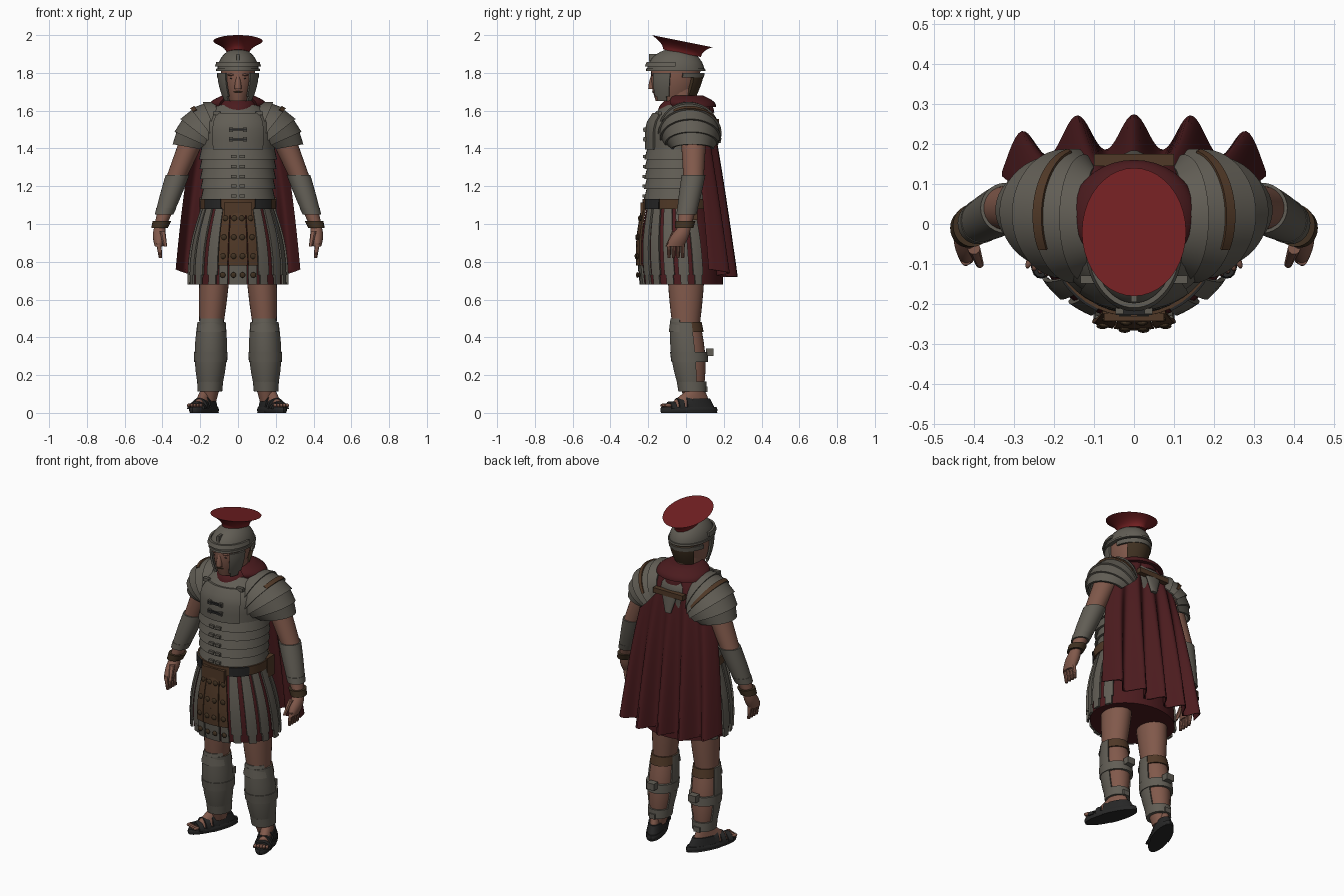
import bpy, bmesh, math
from mathutils import Matrix

cube = bpy.data.objects.get("Cube")
if cube:
    bpy.data.objects.remove(cube, do_unlink=True)


def material(name, red, green, blue):
    mat = bpy.data.materials.new(name)
    mat.use_nodes = True
    colour = (red, green, blue, 1)
    mat.diffuse_color = colour
    shader = next(node for node in mat.node_tree.nodes if node.type == 'BSDF_PRINCIPLED')
    shader.inputs["Base Color"].default_value = colour
    shader.inputs["Roughness"].default_value = .8
    return mat


STEEL = material("dull steel", .12, .11, .09)
SKIN = material("skin", .22, .1, .07)
LEATHER = material("brown leather", .08, .04, .02)
CLOTH = material("dark red cloth", .07, .011, .013)
CREST = material("crest red", .17, .014, .016)
DARK = material("dark leather", .02, .02, .02)
HAIR = material("dark brown", .05, .03, .015)
FRONT, BACK, OUTSIDE = -90, 90, 0
parts = []


def finish(name, bm, mat, pair):
    bmesh.ops.recalc_face_normals(bm, faces=bm.faces)
    mesh = bpy.data.meshes.new(name)
    bm.to_mesh(mesh)
    bm.free()
    mesh.materials.append(mat)
    part = bpy.data.objects.new(name, mesh)
    bpy.context.collection.objects.link(part)
    if pair:
        part.modifiers.new("mirror", 'MIRROR')
    parts.append(part)
    return part


def stack(name, rows, mat, pair=False):
    """Join closed loops of points into a capped solid."""
    bm = bmesh.new()
    loops = [[bm.verts.new(point) for point in row] for row in rows]
    for low, high in zip(loops, loops[1:]):
        for i in range(len(low)):
            bm.faces.new((low[i - 1], low[i], high[i], high[i - 1]))
    bm.faces.new(loops[0])
    bm.faces.new(loops[-1])
    return finish(name, bm, mat, pair)


def on_ring(ring, angle, inset=0):
    """Point on a ring (x, y, z, radius x, radius y, optional tilt)."""
    x, y, z, rx, ry, *tilt = ring
    lean, turn = math.radians(sum(tilt)), math.radians(angle)
    reach = (rx - inset) * math.cos(turn)
    return (x + reach * math.cos(lean), y + (ry - inset) * math.sin(turn), z + reach * math.sin(lean))


def taper(start, end, swell=0, steps=8):
    """Blend one ring into another, swelling in the middle."""
    rings = []
    for i in range(steps + 1):
        t = i / steps
        ring = [a + (b - a) * t for a, b in zip(start, end)]
        rings += grow([ring], swell * math.sin(math.pi * t))
    return rings


def grow(rings, amount):
    return [(x, y, z, rx + amount, ry + amount, *tilt) for x, y, z, rx, ry, *tilt in rings]


def loft(name, rings, mat, facing=None, spread=90, thick=.012, pair=False, sides=28):
    """Whole solid, or a curved plate that faces one way."""
    rows = []
    for ring in rings:
        if facing is None:
            rows.append([on_ring(ring, 360 * i / sides) for i in range(sides)])
        else:
            angles = [facing + spread * (2 * i / sides - 1) for i in range(sides + 1)]
            outer = [on_ring(ring, angle) for angle in angles]
            inner = [on_ring(ring, angle, thick) for angle in reversed(angles)]
            rows.append(outer + inner)
    return stack(name, rows, mat, pair)


def block(name, place, size, mat, pair=False, rounded=False):
    bm = bmesh.new()
    if rounded:
        bmesh.ops.create_uvsphere(bm, u_segments=12, v_segments=8, radius=.5)
    else:
        bmesh.ops.create_cube(bm, size=1)
    bm.transform(Matrix.Translation(place) @ Matrix.Diagonal((*size, 1)))
    return finish(name, bm, mat, pair)


# Legs, greaves and their straps
knee, ankle = (.14, 0, .48, .065, .075), (.15, .04, .06, .034, .044)
shin = taper(knee, ankle, .024)
loft("thighs", taper((.12, 0, .8, .08, .1), knee, .004), SKIN, pair=True)
loft("shins", shin, SKIN, pair=True)
loft("greaves", grow(shin[:8], .01), STEEL, FRONT, 110, pair=True)
loft("greave_knee_plates", grow(taper((.14, 0, .5, .05, .066), shin[1]), .016), STEEL, FRONT, 65, pair=True)
loft("greave_ankle_rims", [grow(shin[6:7], .01)[0], grow(shin[7:8], .018)[0]], STEEL, pair=True)
loft("knee_straps", grow(shin[:2], .008), LEATHER, pair=True)
loft("calf_straps", grow(shin[3:4] + shin[3:5], .014)[1:], STEEL, pair=True)
block("calf_buckles", (.14, .125, .32), (.05, .04, .04), STEEL, True)
block("ankle_buckles", (.15, .1, .125), (.04, .03, .03), STEEL, True)

# Sandals, built straight and then turned outwards
sole, heel = (0, 0, 0, .05, .158), (0, .04, .12, .03, .05)
foot = [loft("sandal_soles", taper(sole, (0, 0, .03, .05, .158), .004), DARK, pair=True),
        loft("feet", taper((0, 0, .03, .04, .13), heel), SKIN, pair=True),
        loft("heel_cups", grow(taper(sole, heel), .004)[:6], DARK, BACK, 100, pair=True)]
for i in range(5):
    foot.append(block(f"toe_{i + 1}", (.017 * (i - 2), -.13, .04), (.017, .04, .02), SKIN, True, rounded=True))
for i in range(3):
    height = .04 + .018 * i
    strap = loft("sandal_straps", [(0, 0, z, .05, height) for z in (-.015, .015)], DARK, BACK, pair=True)
    strap.data.transform(Matrix.Translation((0, .045 * i - .1, .02)) @ Matrix.Rotation(math.pi / 2, 4, 'X'))
    foot.append(strap)
for part in foot:
    part.data.transform(Matrix.Translation((.18, .015, 0)) @ Matrix.Rotation(math.radians(22), 4, 'Z'))

# Tunic skirt with hanging strips and a studded apron
waist = (0, -.04, 1.08, .18, .17)
skirt = taper((0, -.015, .68, .25, .21), waist, .02)
loft("tunic_skirt", skirt, CLOTH, sides=40)
for i in range(5):
    angle, lift = FRONT + 32 + 20 * i, .012 + .006 * (i % 2)
    loft("skirt_strips", grow(skirt[1:], lift), STEEL, angle, 7, pair=True, sides=4)
    loft("skirt_strip_tips", grow(skirt[:2], lift), STEEL, angle, 5, pair=True, sides=4)
for angle in (FRONT + 5, FRONT + 17):
    loft("apron_straps", grow(skirt[2:], .028), LEATHER, angle, 5.5, pair=True, sides=4)
    loft("apron_ends", grow(skirt[:3], .02), STEEL, angle, 5, pair=True, sides=4)
    for ring in grow(skirt[1:8:2], .028):
        block("apron_studs", on_ring(ring, angle), (.03, .014, .03), HAIR, True, rounded=True)

# Banded torso armour
chest = (0, -.03, 1.5, .2, .175)
torso = taper(waist, chest)
for low, high in zip(torso[:6], torso[1:]):
    flared = grow([low], .014)
    loft("torso_band", flared + [high], STEEL, sides=40)
    x, y, z = on_ring(flared[0], FRONT)
    block("band_ties", (.022, y, z + .015), (.03, .014, .016), STEEL, True)
upper = torso[6:] + taper(chest, (0, 0, 1.63, .12, .12), .02, 3)[1:]
plate = grow(upper[:5], .012)
loft("upper_chest", upper, STEEL, sides=40)
loft("breast_plate", plate, STEEL, FRONT, 40)
for ring in plate[1:3]:
    block("chest_clasps", on_ring(ring, FRONT), (.09, .02, .012), DARK)
    block("clasp_plates", on_ring(ring, FRONT + 10), (.02, .02, .024), STEEL, True)
block("collar_fasteners", on_ring(plate[4], FRONT + 40), (.04, .02, .02), STEEL, True)

# Belt
belt = grow(torso[:2], .022)
loft("belt", belt, LEATHER, sides=40)
loft("belt_side_plates", grow(belt, .006), DARK, FRONT + 42, 16, pair=True)
block("belt_buckle", on_ring(belt[0], FRONT), (.15, .02, .07), LEATHER)
block("belt_pouches", on_ring(belt[0], 20), (.03, .07, .12), LEATHER, True)

# Layered shoulder plates
cap = taper((.1, .01, 1.53, .12, .13, 80), (.22, .035, 1.4, .118, .1, 10), .042, 5)
for high, low in zip(cap, cap[1:]):
    loft("shoulder_plates", [high] + grow([low], .01), STEEL, OUTSIDE, 98, pair=True)
lining = taper(cap[1], cap[2], 0, 3)
loft("shoulder_leather", grow(lining[2:], .012), LEATHER, 25, 55, pair=True)

# Arms, bracers and hands
elbow, wrist = (.32, .04, 1.26, .055, .055), (.415, -.01, .98, .03, .035)
forearm = taper(elbow, wrist, .004)
loft("upper_arms", taper((.22, .04, 1.5, .07, .07), elbow), SKIN, pair=True)
loft("forearms", forearm, SKIN, pair=True)
loft("bracers", grow(forearm[:6], .008), STEEL, pair=True)
loft("bracer_rims", grow(forearm[5:7], .01), STEEL, pair=True)
loft("wrist_bands", grow(forearm[7:], .014), HAIR, pair=True)
loft("palms", taper(wrist, (.42, -.06, .88, .02, .045), .008), SKIN, pair=True)
for i in range(4):
    y = .024 * i - .09
    loft("fingers", taper((.42, y, .9, .014, .013), (.41, y, .82, .009, .009)), SKIN, pair=True, sides=10)
loft("thumbs", taper((.4, -.06, .96, .016, .016), (.385, -.1, .88, .01, .01)), SKIN, pair=True, sides=10)

# Cape with folds that deepen towards the hem
rows = []
for i in range(17):
    t = i / 16
    width, back, fold = .13 + .2 * t ** .4, .12 + .11 * t ** .8, .004 + .04 * t
    outer = []
    for j in range(81):
        side = j / 40 - 1
        y = back + fold * math.cos(math.tau * side / .43) - .08 * side ** 4
        outer.append((width * side, y, 1.63 - .91 * t + .04 * t * side ** 4))
    rows.append(outer + [(x, y - .01, z) for x, y, z in reversed(outer)])
stack("cape", rows, CLOTH)
block("cape_back_strap", (0, .16, 1.54), (.2, .03, .03), LEATHER)
loft("cape_back_plate", taper((0, .172, 1.43, .02, .012), (0, .16, 1.53, .05, .014)), STEEL)

# Scarf, head and face
loft("scarf", taper((0, 0, 1.59, .1, .15), (0, 0, 1.67, .075, .09), .016), CLOTH)
loft("cape_shoulder_folds", taper((0, .03, 1.62, .155, .13), (0, 0, 1.68, .085, .09), .02), CLOTH, BACK, 140, .06)
loft("neck", taper((0, -.02, 1.58, .065, .075), (0, -.04, 1.75, .07, .1)), SKIN)
face = taper((0, -.07, 1.65, .055, .09), (0, -.05, 1.85, .09, .13), .014)
loft("head", face, SKIN)
loft("nose", taper((0, -.18, 1.715, .018, .02), (0, -.175, 1.785, .008, .01), .003), SKIN, sides=12)
block("eyes", (.033, -.17, 1.77), (.022, .012, .007), DARK, True, rounded=True)
block("brows", (.034, -.172, 1.79), (.042, .02, .012), SKIN, True, rounded=True)
block("mouth", on_ring(face[2], FRONT), (.05, .012, .007), HAIR, rounded=True)
loft("neck_hair", grow(face[:7], .02), HAIR, BACK, 48, .03)

# Helmet
dome = [(0, -.055, 1.81 + .12 * math.sin(a), .11 * math.cos(a), .152 * math.cos(a))
        for a in (.2 * i for i in range(7))]
loft("helmet_dome", dome, STEEL)
loft("helmet_rim", grow(taper(dome[0], dome[1], 0, 2)[:2], .006), STEEL)
loft("brow_guard", grow(dome[1:3], .014), STEEL, FRONT)
loft("neck_guard", grow(face[5:7], .024), STEEL, BACK, 75)
loft("cheek_guards", grow(face[1:7], .02), STEEL, FRONT + 58, 21, pair=True)
loft("cheek_guard_tips", grow(face[:2], .02), STEEL, FRONT + 58, 14, pair=True)
block("helmet_front_rib", (0, -.175, 1.88), (.014, .04, .04), STEEL)

# Flared crest, higher at the front
flare = [(i / 6) ** 2 for i in range(7)]
crest = loft("crest", [(0, -.02, 1.9 + .064 * math.sqrt(t), .06 + .07 * t, .1 + .06 * t) for t in flare], CREST, sides=40)
shear = Matrix.Identity(4)
shear[2][1] = -.2
crest.data.transform(shear)

# Smooth shading with crisp plate edges
bpy.ops.object.select_all(action='DESELECT')
for part in parts:
    part.select_set(True)
bpy.context.view_layer.objects.active = parts[0]
bpy.ops.object.shade_smooth_by_angle(angle=math.radians(35))
